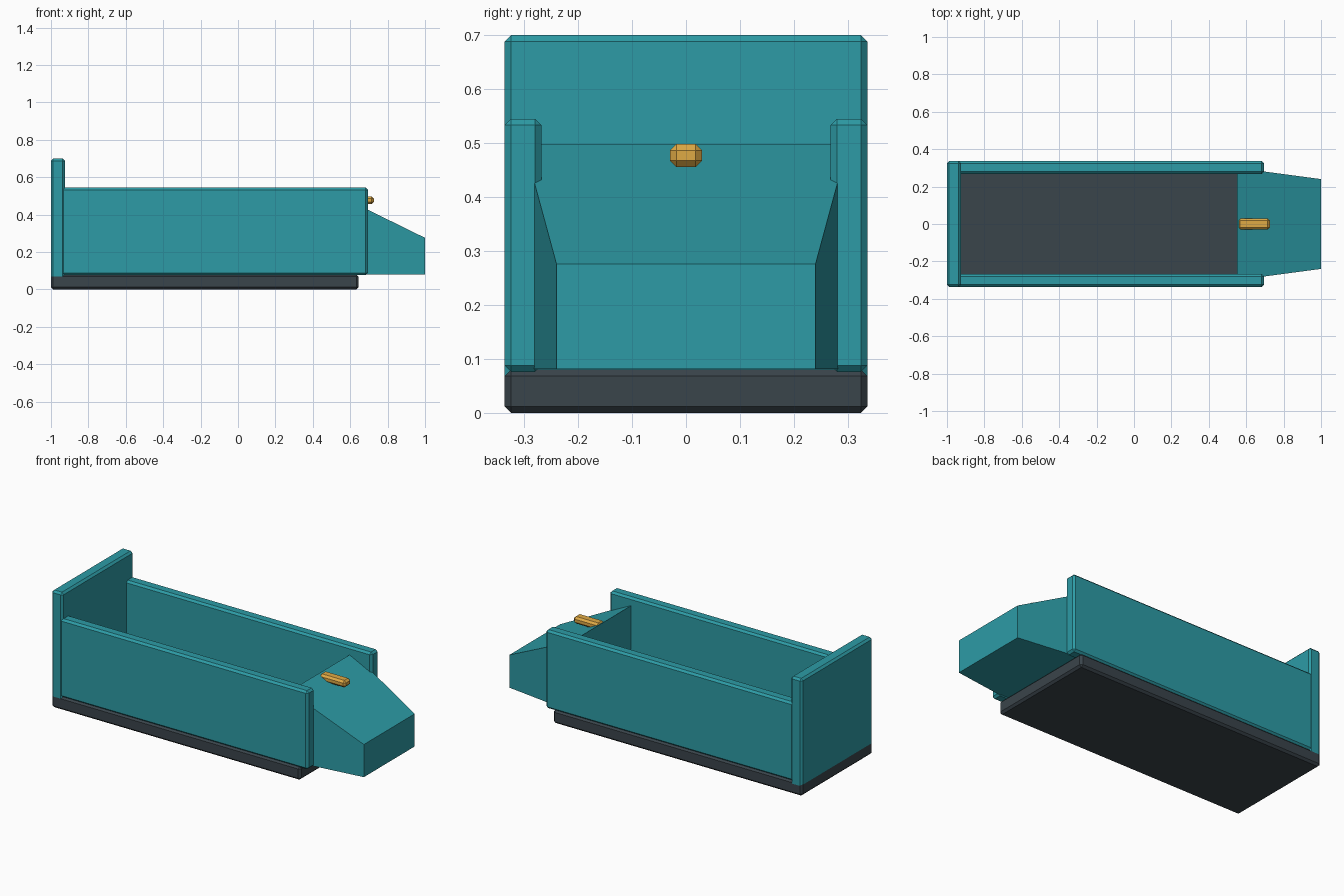
import bpy, bmesh

if "Cube" in bpy.data.objects:
    bpy.data.objects.remove(bpy.data.objects["Cube"])


def material(name, color):
    m = bpy.data.materials.new(name)
    m.diffuse_color = (*color, 1)
    m.use_nodes = True
    m.node_tree.nodes["Principled BSDF"].inputs["Base Color"].default_value = m.diffuse_color
    return m


teal = material("teal", (0.026, 0.33, 0.38))
dark = material("dark", (0.042, 0.058, 0.07))
gold = material("gold", (0.74, 0.40, 0.06))


def box(name, lo, hi, mat, bevel=0.012):
    """Box between two corners with chamfered edges."""
    bm = bmesh.new()
    bmesh.ops.create_cube(bm, size=1)
    for v in bm.verts:
        v.co = [lo[i] if v.co[i] < 0 else hi[i] for i in range(3)]
    if bevel:
        bmesh.ops.bevel(bm, geom=bm.edges[:], offset=bevel, segments=1,
                        affect='EDGES', clamp_overlap=True)
    return finish(name, bm, mat)


def finish(name, bm, mat):
    bmesh.ops.recalc_face_normals(bm, faces=bm.faces[:])
    me = bpy.data.meshes.new(name)
    bm.to_mesh(me)
    bm.free()
    me.materials.append(mat)
    ob = bpy.data.objects.new(name, me)
    bpy.context.collection.objects.link(ob)
    return ob


# Base slab, which is also the floor of the tray
box("base", (-1, -0.336, 0), (0.645, 0.336, 0.08), dark)

# Tall end board
box("end_board", (-1, -0.336, 0.05), (-0.925, 0.336, 0.70), teal)

# Matching side walls
for side, name in ((-1, "side_wall_front"), (1, "side_wall_back")):
    y0, y1 = sorted((side * 0.268, side * 0.336))
    box(name, (-0.945, y0, 0.076), (0.695, y1, 0.545), teal)

# Tapered nose: two cross-sections joined into a wedge
bm = bmesh.new()
rings = []
for x, w, top in ((0.55, 0.30, 0.497), (1.0, 0.24, 0.276)):
    rings.append([bm.verts.new(p) for p in
                  ((x, -w, 0.081), (x, w, 0.081), (x, w, top), (x, -w, top))])
a, b = rings
bm.faces.new(a)
bm.faces.new(b)
for i in range(4):
    j = (i + 1) % 4
    bm.faces.new((a[i], a[j], b[j], b[i]))
finish("nose", bm, teal)

# Small latch on the nose
box("latch", (0.555, -0.03, 0.456), (0.727, 0.03, 0.498), gold)
